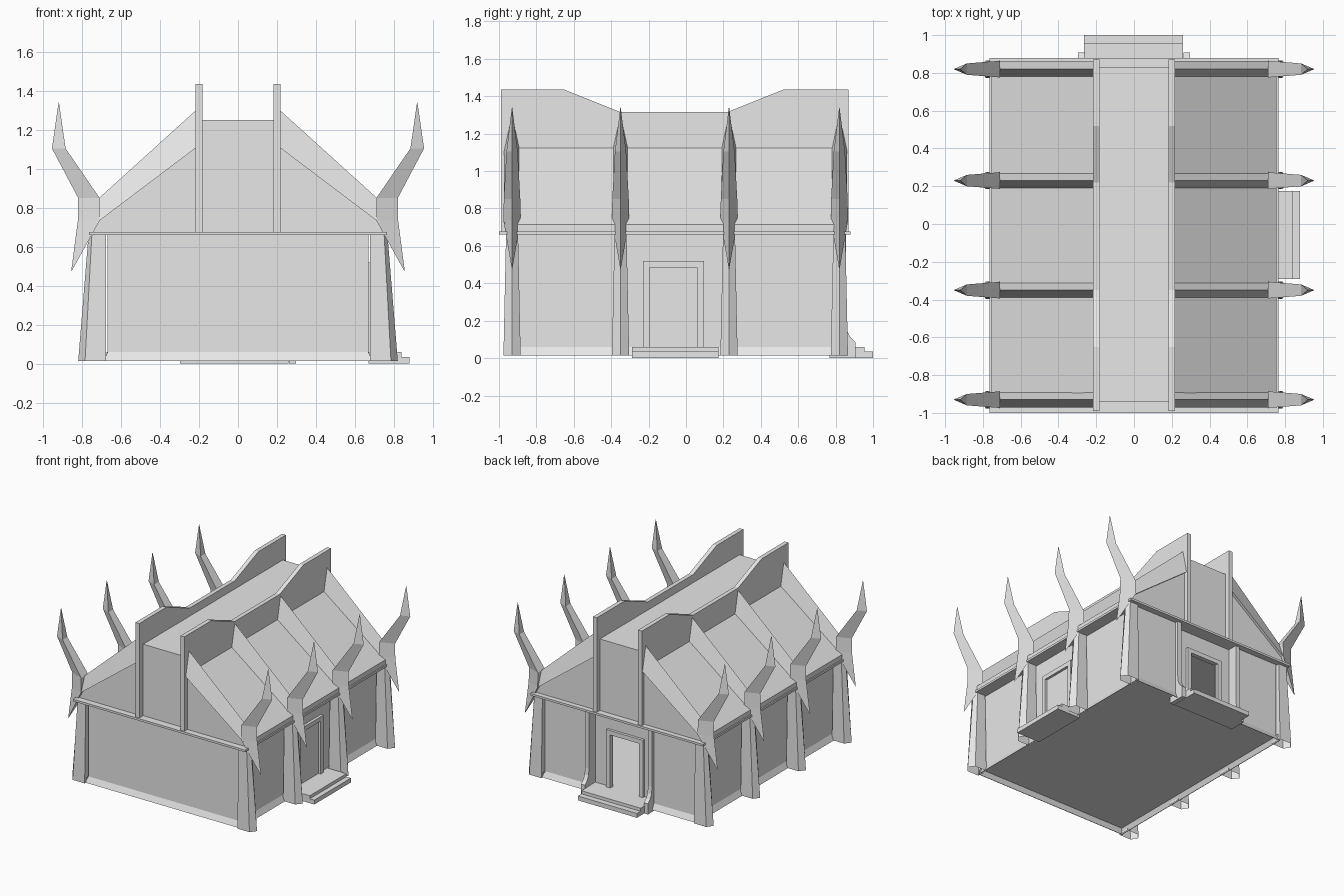
import bpy, bmesh

if "Cube" in bpy.data.objects:
    bpy.data.objects.remove(bpy.data.objects["Cube"])

stone = bpy.data.materials.new("pale_grey_stone")
stone.diffuse_color = (0.8, 0.8, 0.8, 1)
stone.use_nodes = True
stone.node_tree.nodes["Principled BSDF"].inputs["Base Color"].default_value = stone.diffuse_color

RIBS = [-0.93, -0.35, 0.23, 0.82]   # y of each bay frame
SIDES = [("right", 1), ("left", -1)]


def finish(name, bm):
    bmesh.ops.remove_doubles(bm, verts=bm.verts, dist=1e-5)
    bmesh.ops.recalc_face_normals(bm, faces=bm.faces)
    me = bpy.data.meshes.new(name)
    bm.to_mesh(me)
    bm.free()
    me.materials.append(stone)
    ob = bpy.data.objects.new(name, me)
    bpy.context.collection.objects.link(ob)
    return ob


def loft(name, rings, caps=True):
    """Skin closed rings of equal point count, optionally capping both ends."""
    bm = bmesh.new()
    rs = [[bm.verts.new(p) for p in r] for r in rings]
    n = len(rs[0])
    for a, b in zip(rs, rs[1:]):
        for i in range(n):
            j = (i + 1) % n
            bm.faces.new((a[i], a[j], b[j], b[i]))
    if caps:
        bm.faces.new(rs[0])
        bm.faces.new(rs[-1])
    return finish(name, bm)


def box(name, x0, x1, y0, y1, z0, z1):
    return loft(name, [[(x0, y0, z), (x1, y0, z), (x1, y1, z), (x0, y1, z)] for z in (z0, z1)])


def extrude_y(name, prof, y0, y1):
    return loft(name, [[(x, y, z) for x, z in prof] for y in (y0, y1)])


def extrude_x(name, prof, x0, x1):
    return loft(name, [[(x, y, z) for y, z in prof] for x in (x0, x1)])


# Hollow hall of thin walls, with an open doorway in a recessed rear bay
W = 0.67
box("floor", -W, W, -0.94, 0.83, 0.052, 0.06)
box("front_wall", -W, W, -0.94, -0.932, 0.06, 0.665)
for s, k in SIDES:
    box(s + "_wall", k * (W - 0.008), k * W, -0.94, 0.83, 0.06, 0.665)
    box(s + "_rear_wall", k * 0.28, k * W, 0.822, 0.83, 0.06, 0.665)
    box(s + "_recess_wall", k * 0.13, k * 0.27, 0.767, 0.775, 0.06, 0.665)
box("recess_wall_over_door", -0.13, 0.13, 0.767, 0.775, 0.485, 0.665)
box("eave_plate", -0.765, 0.765, -1.0, 0.88, 0.66, 0.677)


def skirt(out, base):
    """Thin sloping strip: (outward offset, z) around the wall plane."""
    return [(base, 0.06), (base + out * 0.022, 0.015), (base + out * 0.018, 0.015), (base - out * 0.004, 0.06)]


# Flared skirting around the foot of the walls
extrude_x("front_skirting", skirt(-1, -0.94), -0.69, 0.69)
for s, k in SIDES:
    extrude_x(s + "_rear_skirting", skirt(1, 0.83), k * 0.28, k * 0.69)
    extrude_y(s + "_skirting", skirt(k, k * W), -0.96, 0.85)

# Roof slopes, raised centre and tall ridge boards
extrude_y("roof_centre", [(-0.19, 0.67), (0.19, 0.67), (0.19, 1.25), (-0.19, 1.25)], -0.94, 0.83)
board = [(-0.99, 0.67), (0.87, 0.67), (0.87, 1.435), (0.52, 1.435), (0.22, 1.315),
         (-0.35, 1.315), (-0.65, 1.435), (-0.99, 1.435)]
for s, k in SIDES:
    extrude_y(s + "_roof_slope", [(k * 0.2, 0.67), (k * 0.755, 0.67), (k * 0.755, 0.715), (k * 0.2, 1.135)], -0.95, 0.84)
    extrude_x(s + "_ridge_board", board, k * 0.183, k * 0.217)


def post_section(k, y, z, xi, xm, w, xo):
    """Five-sided section: flat inner side, ridge outward."""
    return [(k * xi, y - w, z), (k * xm, y - w, z), (k * xo, y, z), (k * xm, y + w, z), (k * xi, y + w, z)]


def horn_section(k, y, z, xi, w, xo):
    """Triangular section: flat inner side, ridge outward."""
    return [(k * xi, y - w, z), (k * xo, y, z), (k * xi, y + w, z)]


# Posts, roof ribs and horns on each bay frame
for i, y in enumerate(RIBS):
    for s, k in SIDES:
        tag = s + "_%d" % (i + 1)
        loft("post_" + tag, [post_section(k, y, 0.015, 0.678, 0.785, 0.046, 0.82),
                             post_section(k, y, 0.665, 0.678, 0.75, 0.032, 0.767)], caps=False)
        loft("roof_rib_" + tag, [
            [(k * 0.2, y - 0.042, 1.12), (k * 0.2, y + 0.042, 1.12), (k * 0.2, y, 1.315)],
            [(k * 0.73, y - 0.042, 0.72), (k * 0.73, y + 0.042, 0.72), (k * 0.73, y, 0.835)]])
        loft("horn_" + tag, [
            horn_section(k, y, 0.475, 0.854, 0.001, 0.856),
            horn_section(k, y, 0.735, 0.71, 0.046, 0.822),
            horn_section(k, y, 0.85, 0.71, 0.044, 0.82),
            horn_section(k, y, 1.105, 0.885, 0.03, 0.955),
            horn_section(k, y, 1.34, 0.919, 0.001, 0.921)])

# Side door: frame, panel and steps on the right
arch = [(-0.23, 0.02), (-0.23, 0.52), (0.095, 0.52), (0.095, 0.02),
        (0.06, 0.02), (0.06, 0.485), (-0.195, 0.485), (-0.195, 0.02)]
extrude_x("side_door_frame", arch, 0.66, 0.692)
box("side_door_panel", 0.664, 0.672, -0.2, 0.065, 0.02, 0.49)
box("side_upper_step", 0.67, 0.84, -0.29, 0.175, 0.0, 0.06)
box("side_lower_step", 0.67, 0.88, -0.29, 0.175, 0.0, 0.035)

# Rear door: frame, steps, deep pilasters with curved cheeks
extrude_y("rear_door_frame", [(y + 0.055, z) for y, z in arch], 0.76, 0.797)
box("rear_upper_step", -0.265, 0.26, 0.77, 0.955, 0.0, 0.06)
box("rear_lower_step", -0.265, 0.26, 0.83, 1.0, 0.0, 0.035)
cheek = [(0.767, 0.0), (0.907, 0.0), (0.907, 0.085), (0.88, 0.11), (0.862, 0.145), (0.855, 0.2), (0.855, 0.665), (0.767, 0.665)]
for s, k in SIDES:
    extrude_x(s + "_rear_pilaster", cheek, k * 0.262, k * 0.297)
